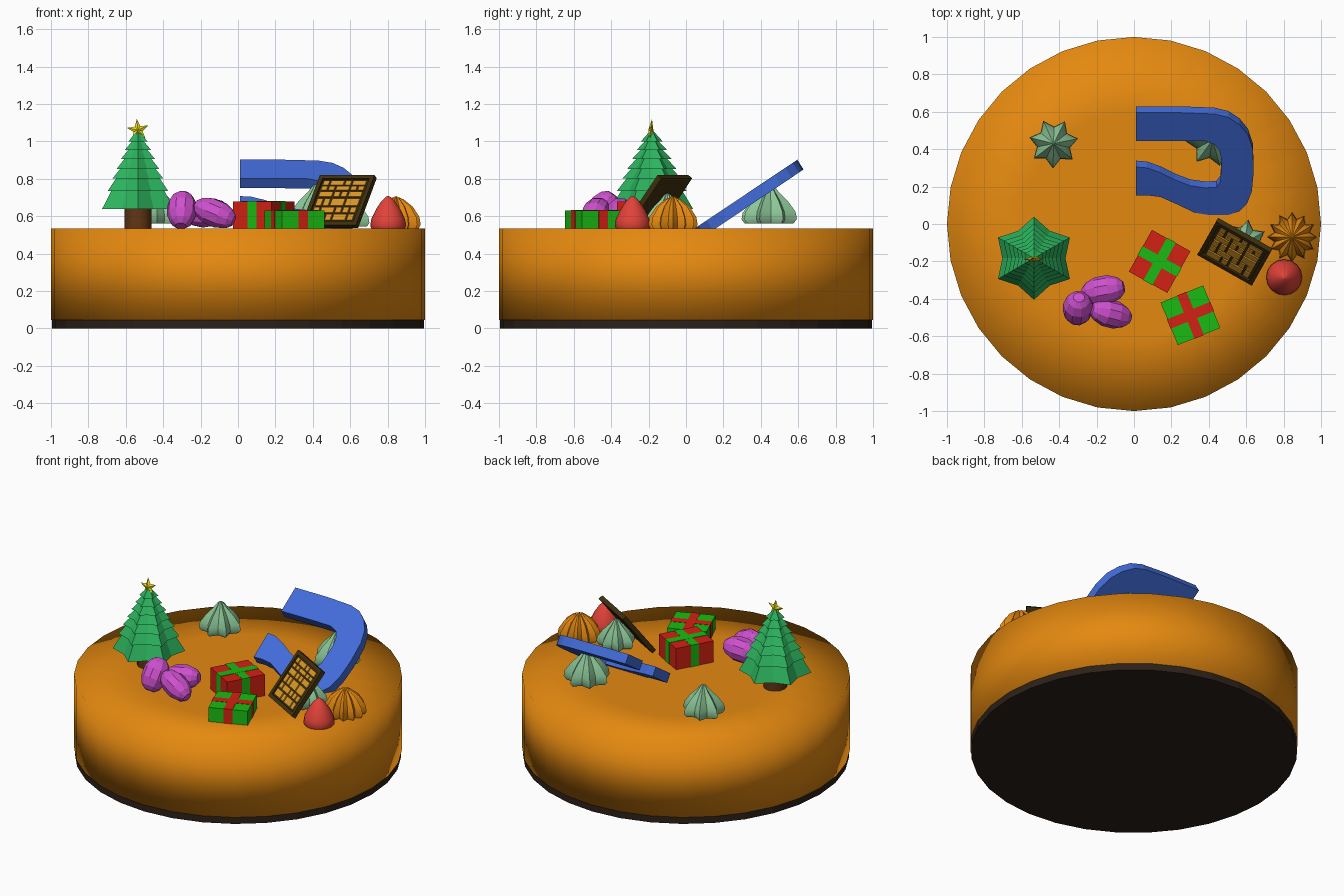
import bpy, bmesh, math
from mathutils import Matrix, Vector

if "Cube" in bpy.data.objects:
    bpy.data.objects.remove(bpy.data.objects["Cube"])

mats = {}
def material(name, rgb):
    if name not in mats:
        mats[name] = bpy.data.materials.new(name)
        mats[name].diffuse_color = (*rgb, 1)
    return mats[name]

ORANGE = material("orange_icing", (0.78, 0.25, 0.005))
DARK = material("dark_base", (0.025, 0.015, 0.009))
GREEN = material("tree_green", (0.025, 0.45, 0.11))
BROWN = material("bark", (0.12, 0.035, 0.007))
YELLOW = material("star_yellow", (0.9, 0.75, 0.01))
PURPLE = material("purple", (0.62, 0.08, 0.62))
RED = material("gift_red", (0.65, 0.015, 0.006))
LIME = material("gift_green", (0.01, 0.5, 0.006))
BLUE = material("blue", (0.055, 0.15, 0.7))
MINT = material("mint_cream", (0.27, 0.58, 0.32))
CORAL = material("coral", (0.75, 0.055, 0.04))
CHOC = material("dark_chocolate", (0.05, 0.03, 0.004))
GOLD = material("gold", (0.72, 0.32, 0.02))

def finish(name, bm, mat, matrix=None, smooth=None):
    bmesh.ops.remove_doubles(bm, verts=bm.verts, dist=1e-5)
    bmesh.ops.recalc_face_normals(bm, faces=bm.faces)
    me = bpy.data.meshes.new(name)
    bm.to_mesh(me)
    bm.free()
    ob = bpy.data.objects.new(name, me)
    bpy.context.collection.objects.link(ob)
    me.materials.append(mat)
    if matrix:
        ob.matrix_world = matrix
    if smooth:
        bpy.context.view_layer.objects.active = ob
        ob.select_set(True)
        bpy.ops.object.shade_smooth_by_angle(angle=math.radians(smooth))
        ob.select_set(False)
    return ob

def lathe(name, profile, n, mat, matrix=None, notch=1.0, phase=0.0, smooth=None):
    """Revolve (r, z) points; notch < 1 pulls in every second column to make a star section."""
    bm = bmesh.new()
    rings = []
    for r, z in profile:
        ring = []
        for i in range(n):
            a = phase + math.tau * i / n
            k = r * (notch if i % 2 else 1)
            ring.append(bm.verts.new((k * math.cos(a), k * math.sin(a), z)))
        rings.append(ring)
    for a, b in zip(rings, rings[1:]):
        for i in range(n):
            j = (i + 1) % n
            bm.faces.new((a[i], a[j], b[j], b[i]))
    for ring, (r, z) in ((rings[0], profile[0]), (rings[-1], profile[-1])):
        if r > 0.001:
            bm.faces.new(ring)
    return finish(name, bm, mat, matrix, smooth)

def box(name, size, mat, matrix):
    bm = bmesh.new()
    bmesh.ops.create_cube(bm, size=1)
    bmesh.ops.scale(bm, vec=size, verts=bm.verts)
    return finish(name, bm, mat, matrix)

def prism(name, front, back, mat):
    bm = bmesh.new()
    a = [bm.verts.new(p) for p in front]
    b = [bm.verts.new(p) for p in back]
    bm.faces.new(a)
    bm.faces.new(b)
    for i in range(len(a)):
        j = (i + 1) % len(a)
        bm.faces.new((a[i], a[j], b[j], b[i]))
    return finish(name, bm, mat)

T = Matrix.Translation
TOP = 0.535

# Cake and its board
lathe("cake_board", [(0.995, 0), (0.995, 0.046)], 32, DARK)
lathe("cake", [(1, 0.046), (1, TOP), (0.6, TOP)], 32, ORANGE, smooth=180)

# Tree: trunk, star-section tiers, topper
tree = T((-0.535, -0.183, 0))
lathe("tree_trunk", [(0.072, TOP - 0.005), (0.072, 0.66)], 12, BROWN, tree, smooth=40)
rims = [(0.222, 0.637), (0.186, 0.735), (0.158, 0.80), (0.132, 0.852),
        (0.106, 0.905), (0.082, 0.953), (0.058, 1.0)]
prof = [(0, 0.637)]
for i, (r, z) in enumerate(rims):
    prof.append((r, z))
    if i + 1 < len(rims):
        prof.append((rims[i + 1][0] - 0.022, rims[i + 1][1]))
prof.append((0, 1.065))
lathe("tree_tiers", prof, 12, GREEN, tree, notch=0.76, phase=math.pi / 2)
star = Matrix.Translation((-0.535, -0.188, 1.06)) @ Matrix.Rotation(math.radians(84), 4, 'X')
lathe("tree_star", [(0, -0.014), (0.06, 0), (0, 0.014)], 10, YELLOW, star, notch=0.42, phase=1.68)

# Purple faceted sweets
for i, (c, axis, r, h) in enumerate([
        ((-0.30, -0.45, 0.633), (0.05, 0.5, 0.75), 0.083, 0.112),
        ((-0.165, -0.355, 0.617), (1, 0.18, 0.15), 0.08, 0.122),
        ((-0.125, -0.48, 0.617), (1, -0.25, -0.42), 0.077, 0.122)]):
    m = T(c) @ Vector(axis).to_track_quat('Z', 'Y').to_matrix().to_4x4()
    pr = [(r * math.cos(t), h * math.sin(t)) for t in (math.radians(d) for d in (-68, -45, -16, 16, 45, 68))]
    lathe(f"sweet_{i + 1}", pr, 10, PURPLE, m)

# Gifts with crossed ribbons
def gift(name, x, y, sx, sy, h, deg, mat, ribbon):
    m = T((x, y, TOP + h / 2)) @ Matrix.Rotation(math.radians(deg), 4, 'Z')
    box(name, (sx, sy, h), mat, m)
    box(name + "_ribbon_a", (sx + 0.005, 0.054, h + 0.004), ribbon, m)
    box(name + "_ribbon_b", (0.054, sy + 0.005, h + 0.005), ribbon, m)
gift("red_gift", 0.137, -0.2, 0.235, 0.255, 0.143, -29, RED, LIME)
gift("green_gift", 0.302, -0.488, 0.245, 0.245, 0.095, 22, LIME, RED)

# Tilted blue hook: outline in plan, height follows the slope
outline = [(0.01, 0.595), (0.25, 0.595), (0.43, 0.588), (0.505, 0.57), (0.565, 0.53), (0.61, 0.475),
           (0.635, 0.40), (0.64, 0.28), (0.63, 0.175), (0.605, 0.11), (0.565, 0.068), (0.50, 0.047),
           (0.43, 0.044), (0.325, 0.06), (0.23, 0.105), (0.14, 0.145), (0.07, 0.153), (0.01, 0.152),
           (0.01, 0.305), (0.07, 0.3), (0.14, 0.275), (0.22, 0.235), (0.30, 0.205), (0.38, 0.193),
           (0.44, 0.196), (0.462, 0.225), (0.468, 0.345), (0.455, 0.395), (0.43, 0.425),
           (0.38, 0.443), (0.25, 0.445), (0.01, 0.445)]
upper = [(x, y, 0.57 + 0.67 * (y - 0.1)) for x, y in outline]
prism("blue_hook", upper, [(x, y + 0.034, z - 0.052) for x, y, z in upper], BLUE)

# Piped cream dollops
cream = [(0, 0), (0.125, 0), (0.142, 0.022), (0.135, 0.06), (0.095, 0.115), (0.045, 0.165), (0.022, 0.195), (0, 0.208)]
for i, (x, y, z, s, ph) in enumerate([(-0.43, 0.43, 0.562, 0.94, 0.2), (0.42, 0.45, 0.562, 1.02, 0.5),
                                      (0.59, -0.1, 0.545, 0.86, 1.4)]):
    lathe(f"mint_dollop_{i + 1}", [(r * s, h * s) for r, h in cream], 14, MINT, T((x, y, z)),
          notch=0.68, phase=ph, smooth=35)
lathe("orange_dollop", [(0, 0), (0.122, 0), (0.132, 0.02), (0.125, 0.06), (0.09, 0.115), (0.04, 0.155), (0, 0.172)],
      24, ORANGE, T((0.845, -0.07, TOP)), notch=0.74, smooth=35)
lathe("red_drop", [(0, 0), (0.09, 0), (0.096, 0.015), (0.09, 0.05), (0.066, 0.1), (0.036, 0.145), (0.012, 0.168), (0, 0.174)],
      16, CORAL, T((0.803, -0.285, TOP)), smooth=60)

# Leaning chocolate panel with raised rim and gold tiles
w = Vector((0.87, -0.49, 0)).normalized()
u = Vector((0.30, 0.53, 0.80)).normalized()
u = (u - w * u.dot(w)).normalized()
n = w.cross(u)
panel = Matrix((w, u, n)).transposed().to_4x4()
panel.translation = (0.54, -0.148, 0.678)
S = 0.335
box("panel_back", (S, S, 0.018), CHOC, panel @ T((0, 0, -0.006)))
for k in (-1, 1):
    box("panel_rim_side", (0.024, S, 0.03), CHOC, panel @ T((k * (S / 2 - 0.012), 0, 0)))
    box("panel_rim_end", (S, 0.024, 0.03), CHOC, panel @ T((0, k * (S / 2 - 0.012), 0)))
# each row: y, height, list of tile widths
rows = [(-0.113, 0.042, (2, 1, 2, 1)), (-0.064, 0.036, (1, 2, 1, 1, 1)), (-0.012, 0.05, (1, 1, 2, 2)),
        (0.042, 0.036, (2, 1, 1, 2)), (0.082, 0.024, (1, 1, 2, 1, 1)), (0.118, 0.032, (1, 2, 1, 2))]
for y, h, widths in rows:
    x = -0.135
    for k in widths:
        d = 0.27 * k / sum(widths)
        box("panel_tile", (d - 0.011, h, 0.01), GOLD, panel @ T((x + d / 2, y, 0.007)))
        x += d

for m in bpy.data.materials:
    if m.users and not m.is_grease_pencil:
        m.use_nodes = True
        m.node_tree.nodes["Principled BSDF"].inputs["Base Color"].default_value = m.diffuse_color
